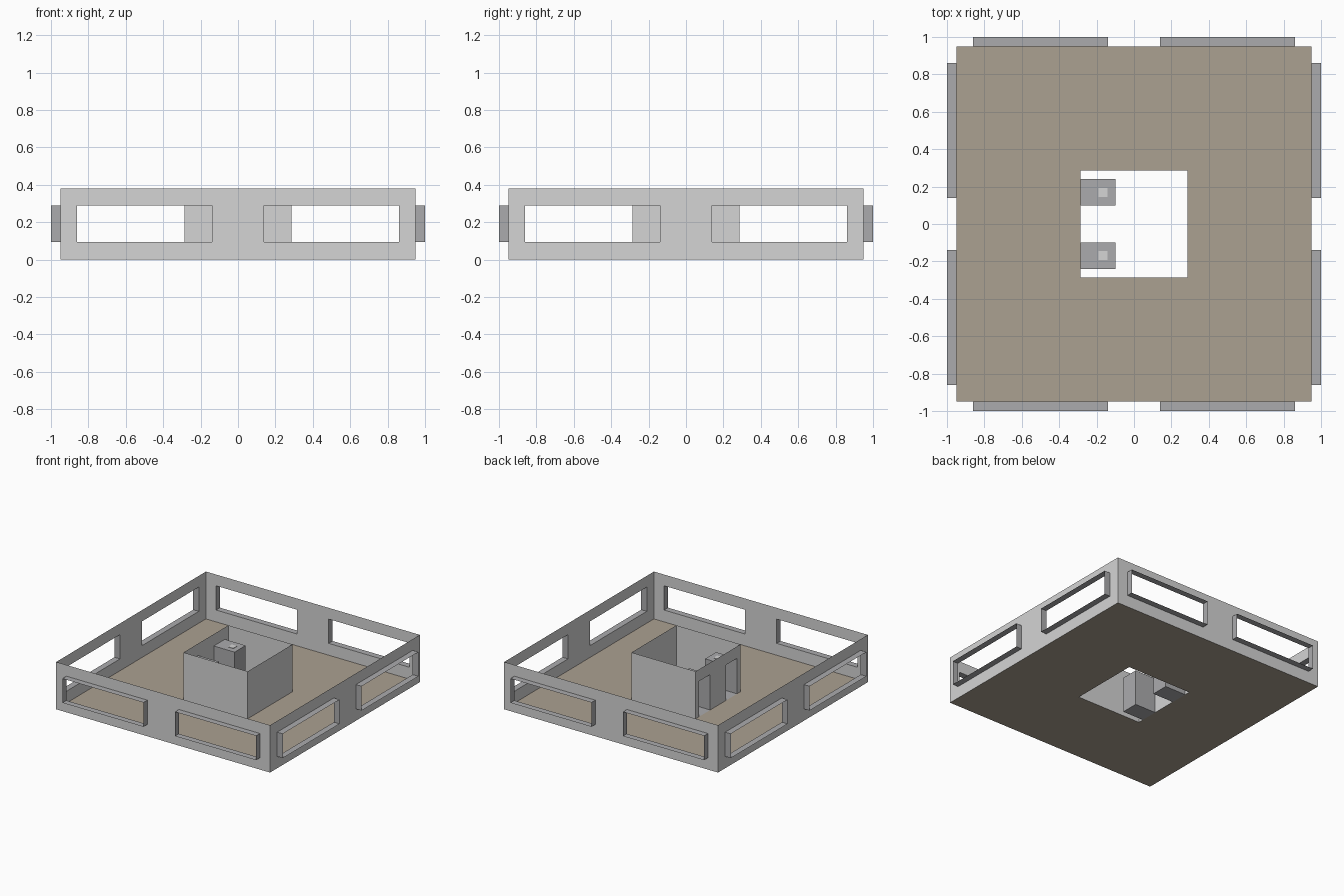
import bpy, bmesh, math
from mathutils import Matrix, Vector

if "Cube" in bpy.data.objects:
    bpy.data.objects.remove(bpy.data.objects["Cube"])

H = 0.38            # wall height
W = 0.95            # half width of outer shell
C = 0.285           # half width of central core
WIN_U, WIN_Z = (0.14, 0.86), (0.095, 0.29)
DOOR_U, DOOR_TOP = (0.10, 0.24), 0.285


def material(name, rgb):
    m = bpy.data.materials.new(name)
    m.diffuse_color = (*rgb, 1)
    m.use_nodes = True
    m.node_tree.nodes["Principled BSDF"].inputs["Base Color"].default_value = m.diffuse_color
    return m


WALL = material("light_grey", (0.66, 0.66, 0.66))
TRIM = material("mid_grey", (0.41, 0.41, 0.42))
FLOOR = material("tan_floor", (0.41, 0.355, 0.285))


def finish(name, bm, mat, turn=0.0):
    bmesh.ops.transform(bm, matrix=Matrix.Rotation(turn, 4, 'Z'), verts=bm.verts)
    me = bpy.data.meshes.new(name)
    bm.to_mesh(me)
    bm.free()
    me.materials.append(mat)
    ob = bpy.data.objects.new(name, me)
    bpy.context.collection.objects.link(ob)
    return ob


def sheet(name, us, vs, holes, place, mat, turn=0.0):
    """Thin panel on a u/v grid, leaving out cells whose centre is in a hole."""
    bm = bmesh.new()
    for u0, u1 in zip(us, us[1:]):
        for v0, v1 in zip(vs, vs[1:]):
            u, v = (u0 + u1) / 2, (v0 + v1) / 2
            if any(a < u < b and c < v < d for a, b, c, d in holes):
                continue
            bm.faces.new([bm.verts.new(place(*p))
                          for p in ((u0, v0), (u1, v0), (u1, v1), (u0, v1))])
    bmesh.ops.remove_doubles(bm, verts=bm.verts, dist=1e-5)
    bmesh.ops.dissolve_limit(bm, angle_limit=0.01, verts=bm.verts, edges=bm.edges)
    return finish(name, bm, mat, turn)


def box(name, lo, hi, mat, turn=0.0, drop=()):
    """Box from corner to corner; faces facing a 'drop' direction are left open."""
    bm = bmesh.new()
    lo, hi = Vector(lo), Vector(hi)
    bmesh.ops.create_cube(bm, size=1, matrix=Matrix.Translation((lo + hi) / 2)
                          @ Matrix.Diagonal((*(hi - lo), 1)))
    bm.normal_update()
    gone = [f for f in bm.faces if any(f.normal.dot(Vector(d)) > 0.9 for d in drop)]
    bmesh.ops.delete(bm, geom=gone, context='FACES')
    return finish(name, bm, mat, turn)


# Floor with square opening for the core
sheet("floor", [-W, -C, C, W], [-W, -C, C, W], [(-C, C, -C, C)],
      lambda u, v: (u, v, 0), FLOOR)

# Outer walls with two windows each, and projecting window surrounds
a, b = WIN_U
for i, side in enumerate(("front", "right", "back", "left")):
    turn = i * math.pi / 2
    sheet(f"{side}_wall", [-W, -b, -a, a, b, W], [0, *WIN_Z, H],
          [(-b, -a, *WIN_Z), (a, b, *WIN_Z)], lambda u, v: (u, -W, v), WALL, turn)
    for j, (u0, u1) in enumerate(((-b, -a), (a, b))):
        box(f"{side}_window_frame_{j + 1}", (u0, -1.0, WIN_Z[0]), (u1, -W, WIN_Z[1]),
            TRIM, turn, drop=((0, 1, 0), (0, -1, 0)))

# Core walls; the left one has two doorways
a, b = DOOR_U
doors = [(-b, -a, 0, DOOR_TOP), (a, b, 0, DOOR_TOP)]
for i, side in enumerate(("front", "right", "back", "left")):
    sheet(f"core_{side}_wall", [-C, -b, -a, a, b, C], [0, DOOR_TOP, H],
          doors if side == "left" else [], lambda u, v: (u, -C, v), WALL, i * math.pi / 2)

# Door alcoves behind the doorways, each with a small light panel on top
for i, s in enumerate((-1, 1)):
    y0, y1 = sorted((s * a, s * b))
    box(f"alcove_{i + 1}", (-C, y0, 0), (-0.10, y1, DOOR_TOP), TRIM, drop=((-1, 0, 0),))
    box(f"alcove_light_{i + 1}", (-0.19, s * 0.168 - 0.024, DOOR_TOP - 0.003),
        (-0.142, s * 0.168 + 0.024, DOOR_TOP + 0.003), WALL)
